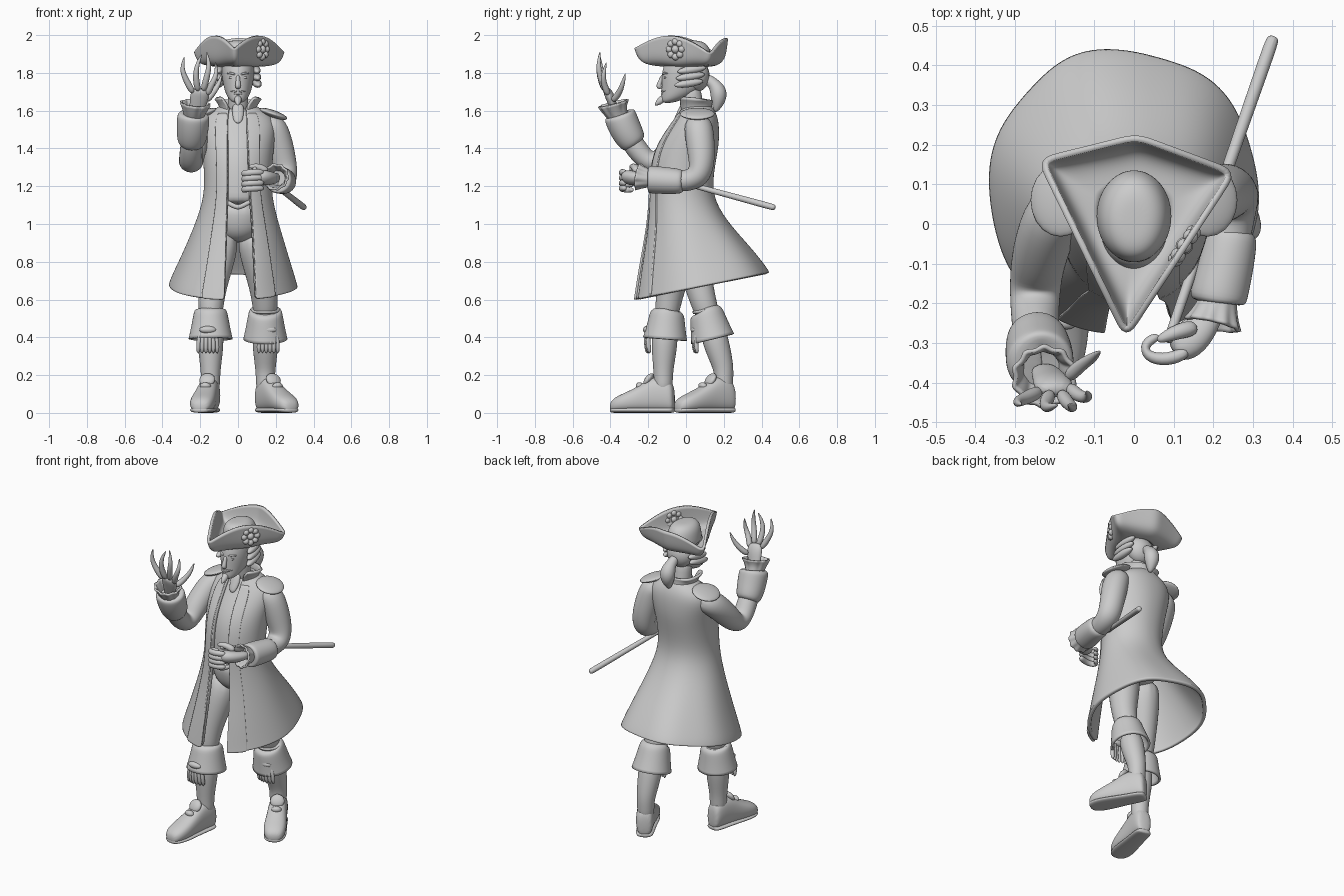
import bpy, bmesh
from math import sin, cos, pi, asin
from mathutils import Vector, Quaternion, Euler

cube = bpy.data.objects.get("Cube")
if cube:
    bpy.data.objects.remove(cube, do_unlink=True)

clay = bpy.data.materials.new("light grey clay")
clay.use_nodes = True
clay.diffuse_color = (0.6, 0.6, 0.6, 1)
clay.node_tree.nodes["Principled BSDF"].inputs["Base Color"].default_value = clay.diffuse_color


def grid(name, rows, closed=True, caps=True, sub=2, thick=0.0):
    """Skin a list of point rows, smooth it, optionally give it thickness."""
    bm = bmesh.new()
    verts = [[bm.verts.new(point) for point in row] for row in rows]
    count = len(rows[0])
    for low, high in zip(verts, verts[1:]):
        for i in range(count if closed else count - 1):
            j = (i + 1) % count
            bm.faces.new((low[i], low[j], high[j], high[i]))
    if closed and caps:
        bm.faces.new(verts[0][::-1])
        bm.faces.new(verts[-1])
    bmesh.ops.recalc_face_normals(bm, faces=bm.faces)
    mesh = bpy.data.meshes.new(name)
    bm.to_mesh(mesh)
    bm.free()
    mesh.materials.append(clay)
    mesh.shade_smooth()
    obj = bpy.data.objects.new(name, mesh)
    bpy.context.collection.objects.link(obj)
    obj.modifiers.new("smooth", 'SUBSURF').levels = sub
    obj.modifiers["smooth"].render_levels = sub
    if thick:
        solid = obj.modifiers.new("thickness", 'SOLIDIFY')
        solid.thickness = thick
        solid.offset = 0
    return obj


def tube(name, path, radii, flat=1.0, sides=12, wave=0.0, thick=0.0, sub=2):
    """Sweep a round or flattened section along a path; wave makes ruffles."""
    pts = [Vector(p) for p in path]
    axis, frame, rows = Vector((0, 0, 1)), Quaternion(), []
    for i, (p, r) in enumerate(zip(pts, radii)):
        heading = (pts[min(i + 1, len(pts) - 1)] - pts[max(i - 1, 0)]).normalized()
        frame = axis.rotation_difference(heading) @ frame
        axis = heading
        row = []
        for k in range(sides):
            a = 2 * pi * k / sides
            rr = r * (1 + wave * i * (1 if k % 2 else -1))
            row.append(p + frame @ Vector((rr * cos(a), rr * flat * sin(a), 0)))
        rows.append(row)
    return grid(name, rows, caps=not thick, sub=sub, thick=thick)


def loft(name, rings, sides=20):
    """Closed body from horizontal ellipses: z, x centre, y centre, x and y radius."""
    return grid(name, [[(cx + rx * sin(2 * pi * k / sides), cy - ry * cos(2 * pi * k / sides), z)
                        for k in range(sides)] for z, cx, cy, rx, ry in rings])


def sheet(name, rings, start=0.0, end=1.0, grow=0.0, thick=0.012, count=40):
    """Garment wrapped round the body, open at the front between two x edges."""
    rows = []
    for z, cx, cy, rx, ry, right, left, tilt in rings:
        first, last = asin((left - cx) / rx), 2 * pi + asin((right - cx) / rx)
        row = []
        for k in range(count):
            a = first + (last - first) * (start + (end - start) * k / (count - 1))
            fold = grow + tilt * 0.04 * sin(6 * a) * sin(a / 2) ** 2
            s, c = sin(a), cos(a)
            y = -(ry + fold) * c
            across = s if s > 0 else -abs(s) ** 0.88
            row.append((cx + (rx + fold) * across, cy + y, z + tilt * y))
        rows.append(row)
    return grid(name, rows, closed=False, thick=thick)


def blob(name, place, size, turn=(0, 0, 0)):
    bpy.ops.mesh.primitive_uv_sphere_add(segments=20, ring_count=12, location=place, rotation=turn)
    obj = bpy.context.object
    obj.name, obj.scale = name, size
    obj.data.materials.append(clay)
    bpy.ops.object.shade_smooth()
    return obj


# Long coat with trimmed front edges
coat = [(.67, -.025, .085, .33, .345, -.06, .09, .2), (.7, -.025, .08, .322, .335, -.06, .09, .2),
        (.82, -.015, .05, .275, .285, -.055, .085, .17), (1, -.005, .005, .21, .2, -.05, .075, .05),
        (1.15, 0, -.03, .165, .155, -.045, .06, 0), (1.3, 0, -.02, .17, .16, -.045, .055, 0),
        (1.42, 0, .01, .18, .155, -.045, .05, 0), (1.53, 0, .05, .195, .115, -.045, .045, 0),
        (1.585, 0, .06, .15, .09, -.045, .045, 0), (1.62, 0, .055, .08, .07, -.04, .04, 0)]
sheet("coat", coat, thick=.022)
sheet("coat_trim_left", coat[:-1], 0, .06, .012, count=6)
sheet("coat_trim_right", coat[:-1], .94, 1, .012, count=6)
sheet("collar", [(1.59, 0, .055, .09, .08, -.045, .045, 0), (1.63, 0, .045, .092, .085, -.05, .05, 0),
                 (1.665, 0, .04, .12, .095, -.085, .085, -.1)], thick=.015, count=24)

# Waistcoat, cravat and breeches
loft("waistcoat", [(z, cx, cy, rx * .95, ry * .97) for z, cx, cy, rx, ry, *_ in
                   [(1.1,) + coat[4][1:]] + coat[4:]])
tube("waistcoat_hem", [(-.08, -.155, 1.125), (-.03, -.17, 1.1), (0, -.175, 1.085), (.03, -.17, 1.1),
                       (.08, -.155, 1.125)], [.012, .014, .014, .014, .012])
tube("cravat", [(0, -.01, 1.64), (0, -.03, 1.59), (0, -.065, 1.53)], [.03, .035, .02], flat=.5)
loft("breeches_seat", [(.9, 0, .01, .05, .07), (.95, 0, 0, .13, .12), (1.02, 0, -.01, .15, .13),
                       (1.12, 0, -.02, .15, .13)])


def leg(side, knee_y, calf_y, ankle_y, heel, heading):
    x = side * .145
    tag = "left_" if side > 0 else "right_"
    tube(tag + "breeches_leg", [(side * .075, 0, .98), (side * .11, knee_y * .5, .8), (x, knee_y, .62),
                                (x, calf_y, .46)], [.1, .095, .072, .065])
    tube(tag + "boot", [(x, calf_y, .47), (x, calf_y * .6 + ankle_y * .4, .36), (x, ankle_y, .24),
                        (x, ankle_y, .18), (x, ankle_y, .1)], [.07, .073, .056, .052, .05])
    # Turned-down boot top, open below
    top, low = Vector((x, knee_y * .6 + calf_y * .4, .55)), Vector((x, calf_y * .9 + ankle_y * .1, .39))
    tube(tag + "boot_cuff", [top - Vector((0, 0, .02)), top, top.lerp(low, .25), top.lerp(low, .6), low],
         [.07, .08, .09, .1, .115], thick=.014)
    # Garter knot and tassel
    front = Vector((x + side * .015, low.y - .095, .44))
    blob(tag + "garter_knot", front, (.045, .022, .02))
    for k in range(6):
        strand = front + Vector(((k - 2.5) * .02, abs(k - 2.5) * .006, 0))
        tube(tag + "tassel_strand", [front.lerp(strand, .7), strand - Vector((0, .012, .06)),
                                     strand - Vector((0, 0, .13))], [.01, .014, .012], sides=8, sub=1)
    # Shoe with sole, tongue and buckle
    ahead = Vector(heading).normalized()
    across = Vector((ahead.y, -ahead.x, 0))
    origin = Vector(heel)

    def section(dist, wide, base, tall):
        row = []
        for k in range(14):
            c, s = cos(2 * pi * k / 14), sin(2 * pi * k / 14)
            up = .5 + .5 * abs(s) ** .7 * (1 if s > 0 else -1)
            row.append(origin + ahead * dist + across * wide * c + Vector((0, 0, base + (tall - base) * up)))
        return row
    shape = [(-.02, .038, .13), (.005, .054, .19), (.09, .056, .2), (.16, .062, .15),
             (.24, .07, .11), (.3, .06, .085), (.328, .032, .055)]
    grid(tag + "shoe", [section(d, w, .004, h) for d, w, h in shape])
    grid(tag + "sole", [section(d, w, 0, .03) for d, w, h in shape])
    tilt = (-.6, 0, ahead.to_2d().angle_signed(Vector((0, -1))))
    blob(tag + "shoe_tongue", origin + ahead * .12 + Vector((0, 0, .175)), (.042, .02, .04), tilt)
    blob(tag + "shoe_buckle", origin + ahead * .165 + Vector((0, 0, .14)), (.03, .025, .02), tilt)


leg(-1, -.09, -.11, -.12, (-.14, -.08, 0), (-.2, -1, 0))
leg(1, .08, .135, .2, (.13, .235, 0), (.48, -.88, 0))

# Raised right arm with cuff and lace
tube("right_sleeve", [(-.13, .06, 1.53), (-.2, .04, 1.52), (-.228, -.04, 1.44), (-.245, -.11, 1.36),
                      (-.25, -.175, 1.312), (-.25, -.245, 1.37), (-.24, -.33, 1.5)],
     [.06, .08, .076, .07, .066, .062, .06])
tube("right_cuff", [(-.248, -.265, 1.415), (-.246, -.285, 1.44), (-.24, -.32, 1.5), (-.237, -.345, 1.56),
                    (-.236, -.355, 1.59), (-.235, -.35, 1.575)], [.06, .08, .088, .09, .085, .03])
tube("right_lace", [(-.236, -.35, 1.56), (-.23, -.375, 1.6), (-.226, -.385, 1.64)], [.045, .058, .078],
     sides=20, wave=.07, thick=.01)
tube("right_palm", [(-.23, -.36, 1.56), (-.215, -.385, 1.62), (-.205, -.4, 1.67), (-.195, -.425, 1.72)],
     [.036, .042, .054, .045], flat=.5)
# Long curved fingers
claws = {"little": [(-.235, -.42, 1.69), (-.275, -.44, 1.76), (-.3, -.45, 1.82), (-.283, -.455, 1.89)],
         "ring": [(-.21, -.425, 1.7), (-.225, -.455, 1.77), (-.22, -.465, 1.84), (-.19, -.455, 1.9)],
         "middle": [(-.185, -.425, 1.7), (-.165, -.455, 1.78), (-.15, -.465, 1.84), (-.167, -.455, 1.915)],
         "index": [(-.165, -.41, 1.68), (-.14, -.435, 1.74), (-.11, -.44, 1.79), (-.12, -.42, 1.86)],
         "thumb": [(-.17, -.39, 1.65), (-.135, -.355, 1.69), (-.1, -.335, 1.74), (-.085, -.32, 1.8)]}
for finger, path in claws.items():
    tube("right_" + finger + "_finger", path, [.021, .018, .014, .003], sides=8)

# Bent left arm with cuff and lace
tube("left_sleeve", [(.13, .06, 1.53), (.185, .065, 1.525), (.212, .075, 1.44), (.24, .085, 1.33),
                     (.25, .07, 1.25), (.24, 0, 1.225), (.23, -.1, 1.23)],
     [.06, .08, .08, .073, .07, .062, .055])
tube("left_cuff", [(.25, -.01, 1.225), (.246, -.03, 1.225), (.23, -.11, 1.23), (.213, -.18, 1.235),
                   (.21, -.205, 1.235), (.212, -.19, 1.235)], [.055, .07, .074, .077, .072, .03])
tube("left_lace", [(.215, -.18, 1.24), (.205, -.225, 1.245), (.198, -.255, 1.25)], [.04, .052, .068],
     sides=20, wave=.07, thick=.01)
tube("left_palm", [(.205, -.19, 1.24), (.18, -.25, 1.24), (.14, -.295, 1.245), (.09, -.31, 1.245)],
     [.034, .042, .055, .048], flat=.75)
for k in range(4):
    z = 1.19 + k * .028
    tube("left_finger", [(.14, -.32, z), (.085, -.345, z), (.03, -.335, z - .005), (.025, -.3, z - .01),
                         (.065, -.28, z - .01)], [.018, .019, .018, .017, .012], sides=8)
tube("left_thumb", [(.16, -.26, 1.275), (.11, -.27, 1.305), (.055, -.295, 1.305)], [.024, .022, .012], sides=8)
tube("walking_stick", [(.085, -.3, 1.295), (.09, -.28, 1.29), (.34, .44, 1.095), (.353, .475, 1.085)],
     [.014, .012, .018, .018])

# Epaulettes
for side in (-1, 1):
    blob("epaulette", (side * .185, .06, 1.583), (.08, .092, .02), (0, side * .33, 0))

# Head, neck and face
loft("head", [(1.64, 0, -.1, .022, .025), (1.66, 0, -.07, .05, .062), (1.7, 0, -.03, .07, .1),
              (1.75, 0, -.015, .082, .115), (1.8, 0, -.012, .087, .118), (1.86, 0, 0, .088, .112),
              (1.9, 0, 0, .08, .09)])
tube("neck", [(0, .05, 1.56), (0, .035, 1.64), (0, .02, 1.74)], [.06, .054, .06])
tube("nose", [(0, -.122, 1.79), (0, -.135, 1.755), (0, -.148, 1.728), (0, -.13, 1.718)], [.01, .012, .017, .012])
tube("goatee", [(0, -.115, 1.675), (0, -.137, 1.65), (0, -.166, 1.628)], [.018, .022, .004])
blob("lower_lip", (0, -.122, 1.688), (.022, .01, .006))
for side in (-1, 1):
    blob("eye", (side * .033, -.11, 1.775), (.016, .009, .007))
    tube("eyebrow", [(side * .014, -.125, 1.79), (side * .035, -.119, 1.8), (side * .06, -.095, 1.797)],
         [.006, .007, .004], sides=8)
    tube("moustache", [(side * .003, -.13, 1.704), (side * .022, -.123, 1.701), (side * .042, -.108, 1.706)],
         [.006, .006, .003], sides=8)
    # Rolled side curls
    for k in range(3):
        blob("hair_roll", (side * (.1 - k * .003), .015 + k * .008, 1.745 + k * .036), (.024, .078, .021),
             (.15, 0, side * .12))
blob("back_hair", (0, .055, 1.785), (.085, .07, .085))
tube("ponytail", [(0, .1, 1.775), (.005, .14, 1.75), (.01, .172, 1.71), (.01, .175, 1.66), (.01, .155, 1.59)],
     [.03, .03, .048, .046, .01])

# Three-cornered hat
corners = [Vector((-.02, -.28, 1.925)), Vector((.25, .13, 1.9)), Vector((-.235, .16, 1.9))]
middle = Vector((0, .02, 1.84))
rim = []
for n in range(3):
    for k in range(10):
        f = k / 10
        peak = Vector((0, .075 * (1 - abs(2 * f - 1)) if n == 1 else 0, .085 * sin(pi * f)))
        rim.append(corners[n].lerp(corners[(n + 1) % 3], f) + peak)
brim = []
for reach, lift in ((0, 0), (.45, .03), (.8, .2), (.93, .55), (1, 1)):
    row = []
    for edge in rim:
        out = Vector((edge.x, edge.y - .02, 0))
        point = middle + (out.normalized() * .095).lerp(out, reach)
        row.append(point + Vector((0, 0, (edge.z - middle.z) * lift)))
    brim.append(row)
grid("hat_brim", brim, caps=False, thick=.016)
loft("hat_crown", [(1.835, 0, .02, .1, .115), (1.88, 0, .02, .095, .12), (1.94, 0, .015, .085, .11),
                   (1.968, 0, .01, .055, .08), (1.972, 0, .01, .02, .03)])
# Rosette on the left side of the hat
rosette = Vector((.127, -.055, 1.925))
facing = Euler((pi / 2, 0, .98)).to_matrix()
blob("rosette_centre", rosette, (.022, .022, .022))
for k in range(8):
    a = 2 * pi * k / 8
    blob("rosette_petal", rosette + facing @ Vector((.04 * cos(a), .04 * sin(a), 0)), (.019, .019, .019))
